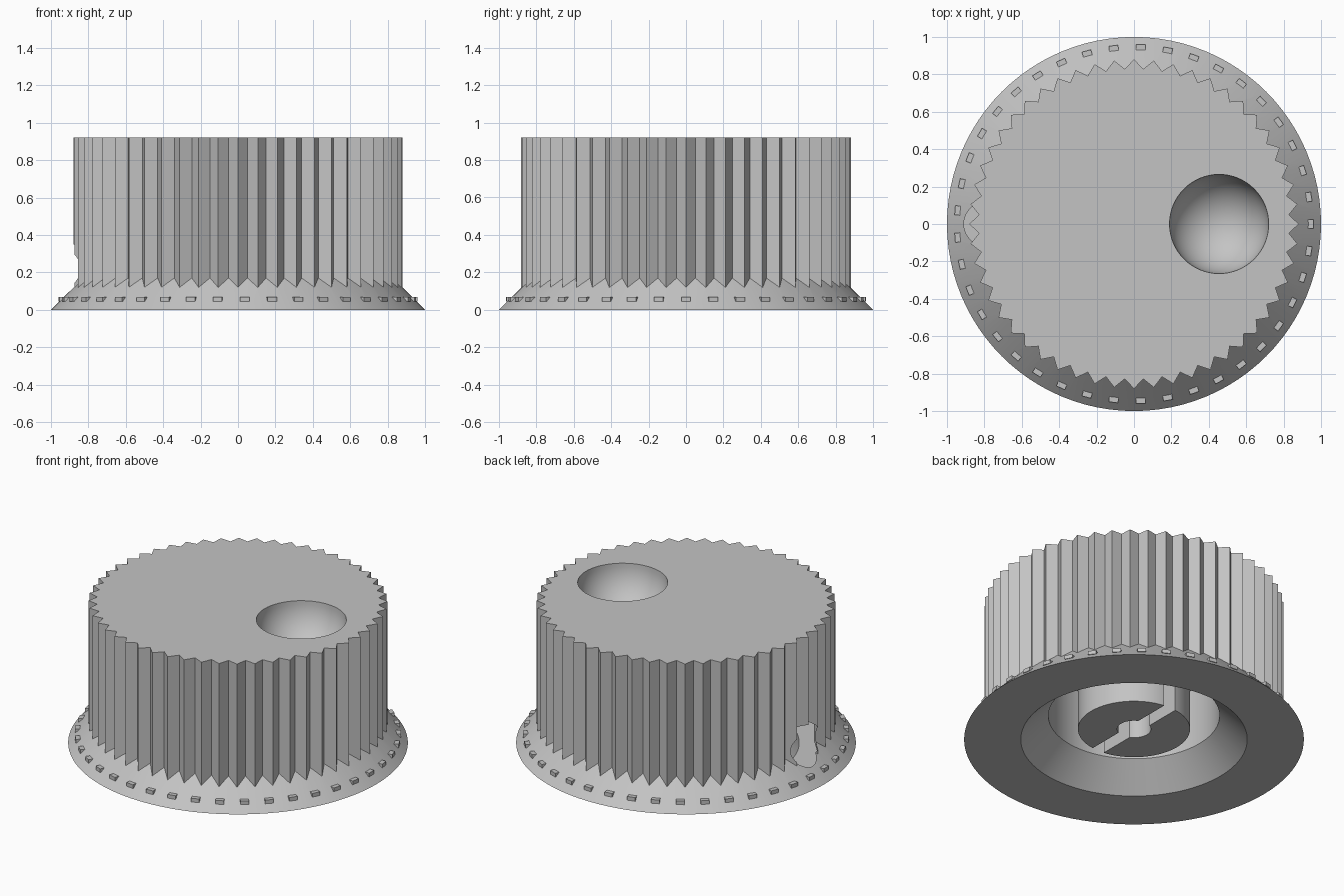
import bpy, bmesh
from math import sin, cos, pi, radians
from mathutils import Matrix

cube = bpy.data.objects.get("Cube")
if cube:
    bpy.data.objects.remove(cube)

TEETH, TIP, VALLEY, TOP = 52, 0.88, 0.83, 0.92
MARKS = 41

grey = bpy.data.materials.new("plain grey")
grey.use_nodes = True
colour = (0.55, 0.55, 0.55, 1)
grey.diffuse_color = colour
grey.node_tree.nodes["Principled BSDF"].inputs["Base Color"].default_value = colour


def finish(name, bm):
    """Turn a bmesh into a named grey object."""
    bmesh.ops.recalc_face_normals(bm, faces=bm.faces)
    mesh = bpy.data.meshes.new(name)
    bm.to_mesh(mesh)
    bm.free()
    obj = bpy.data.objects.new(name, mesh)
    bpy.context.collection.objects.link(obj)
    mesh.materials.append(grey)
    return obj


def frustum(name, r1, r2, z1, z2, segments=96):
    bm = bmesh.new()
    bmesh.ops.create_cone(bm, cap_ends=True, segments=segments, radius1=r1, radius2=r2,
                          depth=z2 - z1, matrix=Matrix.Translation((0, 0, (z1 + z2) / 2)))
    return finish(name, bm)


def box(name, size, centre):
    bm = bmesh.new()
    bmesh.ops.create_cube(bm, size=1, matrix=Matrix.Translation(centre) @ Matrix.Diagonal((*size, 1)))
    return finish(name, bm)


def combine(target, other, operation):
    """Apply a boolean and discard the helper object."""
    mod = target.modifiers.new("cut", 'BOOLEAN')
    mod.operation, mod.object, mod.solver = operation, other, 'EXACT'
    bpy.context.view_layer.objects.active = target
    bpy.ops.object.modifier_apply(modifier=mod.name)
    bpy.data.objects.remove(other)


def smooth(obj):
    bpy.ops.object.select_all(action='DESELECT')
    obj.select_set(True)
    bpy.context.view_layer.objects.active = obj
    bpy.ops.object.shade_smooth_by_angle(angle=radians(25))


# Ribbed grip: toothed outline extruded upwards
bm = bmesh.new()
ring = []
for i in range(TEETH * 2):
    r, a = (VALLEY if i % 2 else TIP), pi * i / TEETH
    ring.append(bm.verts.new((r * cos(a), r * sin(a), 0.1)))
base = bm.faces.new(ring)
top = bmesh.ops.extrude_face_region(bm, geom=[base])["geom"]
bmesh.ops.translate(bm, vec=(0, 0, TOP - 0.1), verts=[v for v in top if isinstance(v, bmesh.types.BMVert)])
knob = finish("knob_body", bm)

# Flared skirt around the foot
combine(knob, frustum("skirt", 1, 0.78, 0, 0.22), 'UNION')

# Finger dimple in the top
bm = bmesh.new()
bmesh.ops.create_uvsphere(bm, u_segments=64, v_segments=32, radius=0.265,
                          matrix=Matrix.Translation((0.455, 0, TOP)))
combine(knob, finish("dimple", bm), 'DIFFERENCE')

# Hollow underside with a chamfered mouth
combine(knob, frustum("mouth", 0.687, 0.504, -0.02, 0.16), 'DIFFERENCE')
combine(knob, frustum("cavity", 0.504, 0.504, 0.1, 0.55), 'DIFFERENCE')

# Screw hole in the side
bm = bmesh.new()
bmesh.ops.create_cone(bm, cap_ends=True, segments=48, radius1=0.13, radius2=0.13, depth=0.4,
                      matrix=Matrix.Translation((-0.82, 0, 0.22)) @ Matrix.Rotation(pi / 2, 4, 'Y'))
combine(knob, finish("screw_hole", bm), 'DIFFERENCE')
smooth(knob)

# Slotted and bored shaft post inside the cavity
post = frustum("shaft_post", 0.33, 0.33, 0.07, 0.57, 64)
combine(post, box("slot", (0.085, 0.8, 0.5), (0, 0, 0.29)), 'DIFFERENCE')
combine(post, frustum("bore", 0.1, 0.1, 0, 0.54, 48), 'DIFFERENCE')
smooth(post)

# Raised scale marks around the skirt
bm = bmesh.new()
for i in range(MARKS):
    turn = Matrix.Rotation(2 * pi * i / MARKS, 4, 'Z')
    bmesh.ops.create_cube(bm, size=1, matrix=turn @ Matrix.Translation((0.94, 0, 0.056))
                          @ Matrix.Diagonal((0.04, 0.05, 0.024, 1)))
finish("scale_marks", bm)
